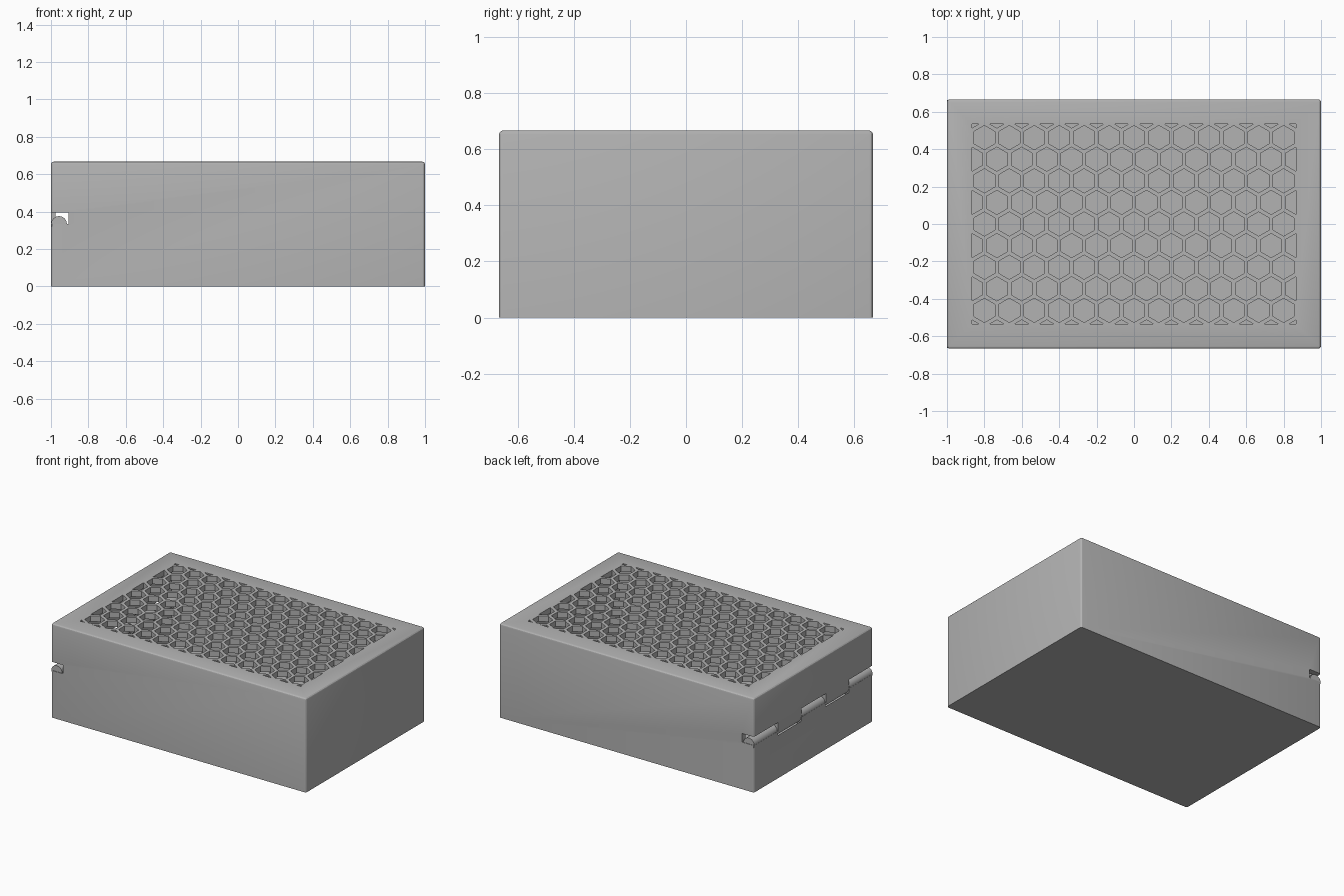
import bpy, bmesh, math
from mathutils import Vector

cube = bpy.data.objects.get("Cube")
if cube:
    bpy.data.objects.remove(cube, do_unlink=True)

X, Y, H = 1.0, 0.6667, 0.6667     # half length, half width, height
WALL = 0.04
MID = H / 2                       # hinge axis height
AXIS, R = -0.957, 0.042           # hinge axis position and knuckle radius
SEG = 2 * Y / 5                   # hinge segment length

grey = bpy.data.materials.new("plain_grey")
grey.use_nodes = True
colour = (0.45, 0.45, 0.45, 1)
grey.diffuse_color = colour
grey.node_tree.nodes["Principled BSDF"].inputs["Base Color"].default_value = colour


def make(name, bm, helper=False):
    bmesh.ops.recalc_face_normals(bm, faces=bm.faces)
    me = bpy.data.meshes.new(name)
    bm.to_mesh(me)
    bm.free()
    me.materials.append(grey)
    ob = bpy.data.objects.new(name, me)
    bpy.context.collection.objects.link(ob)
    if helper:
        ob.hide_render = True
        ob.hide_viewport = True
    return ob


def extrude(bm, vec):
    r = bmesh.ops.extrude_face_region(bm, geom=bm.faces[:])
    verts = [v for v in r["geom"] if isinstance(v, bmesh.types.BMVert)]
    bmesh.ops.translate(bm, verts=verts, vec=vec)


def box(name, lo, hi, helper=False, bevel=0):
    bm = bmesh.new()
    bmesh.ops.create_cube(bm, size=1)
    for v in bm.verts:
        v.co = [lo[i] if v.co[i] < 0 else hi[i] for i in range(3)]
    if bevel:
        edges = [e for e in bm.edges if max(v.co.z for v in e.verts) > lo[2] + 0.1]
        bmesh.ops.bevel(bm, geom=edges, offset=bevel, segments=3, profile=0.5, affect='EDGES')
    return make(name, bm, helper)


def prism(name, profile, y0, y1, helper=False):
    bm = bmesh.new()
    bm.faces.new([bm.verts.new((x, y0, z)) for x, z in profile])
    extrude(bm, (0, y1 - y0, 0))
    return make(name, bm, helper)


def arc(radius, start, end, n=24):
    angles = [math.radians(start + (end - start) * i / n) for i in range(n + 1)]
    return [(AXIS + radius * math.cos(a), MID + radius * math.sin(a)) for a in angles]


def cut(target, cutter):
    m = target.modifiers.new("cut", 'BOOLEAN')
    m.operation, m.solver, m.object = 'DIFFERENCE', 'EXACT', cutter


# Hollow case with rounded top and upright edges
case = box("case", (-X, -Y, 0), (X, Y, H), bevel=0.015)
cut(case, box("cavity_cutter", (-X + WALL, -Y + WALL, WALL),
              (X - WALL, Y - WALL, H - WALL), True))

# Honeycomb vents, trimmed to a rectangle
pitch, hex_r = 2 / 15, 0.0645
bm = bmesh.new()
for row in range(-5, 6):
    for col in range(-7, 8):
        cx = (col + 0.5 * (row % 2)) * pitch
        cy = row * pitch * math.sqrt(3) / 2
        bm.faces.new([bm.verts.new((cx + hex_r * math.sin(k * math.pi / 3),
                                    cy + hex_r * math.cos(k * math.pi / 3),
                                    H - 2 * WALL)) for k in range(6)])
for axis, limit in ((0, X - pitch), (1, Y - pitch)):
    for side in (-1, 1):
        n = Vector((0, 0, 0))
        n[axis] = side
        bmesh.ops.bisect_plane(bm, geom=bm.verts[:] + bm.edges[:] + bm.faces[:], dist=1e-5,
                               plane_co=n * limit, plane_no=n, clear_outer=True)
extrude(bm, (0, 0, 3 * WALL))
cut(case, make("vent_cutter", bm, True))

# Hinge slot along the right wall
cut(case, box("slot_cutter", (-1.1, -1, MID), (-0.905, 1, 0.395), True))

# Alternating knuckles: base, lid, base, lid, base
gap = 0.004
for i in range(5):
    y0, y1 = -Y + i * SEG + gap, -Y + (i + 1) * SEG - gap
    if i % 2:
        cut(case, prism("knuckle_clearance_cutter", arc(0.052, 0, 360)[:-1],
                        y0 - gap, y1 + gap, True))
        profile = arc(R, 90, 360)
        profile = [(-X, 0.4), (-0.975, 0.4), (-0.975, MID + 0.0379)] + \
            arc(R, 115, -180)[:-1] + [(-X, MID)]
        part = prism("lid_knuckle_%d" % i, profile, y0, y1)
    else:
        part = prism("base_knuckle_%d" % i, arc(R, 0, 180) + [(-0.98, 0.25)], y0, y1)
    bpy.context.view_layer.objects.active = part
    part.select_set(True)
    bpy.ops.object.shade_smooth_by_angle(angle=math.radians(30))
    part.select_set(False)

# Apply the cuts to the case
bpy.context.view_layer.objects.active = case
case.select_set(True)
for m in list(case.modifiers):
    bpy.ops.object.modifier_apply(modifier=m.name)
bpy.ops.object.shade_smooth_by_angle(angle=math.radians(25))
